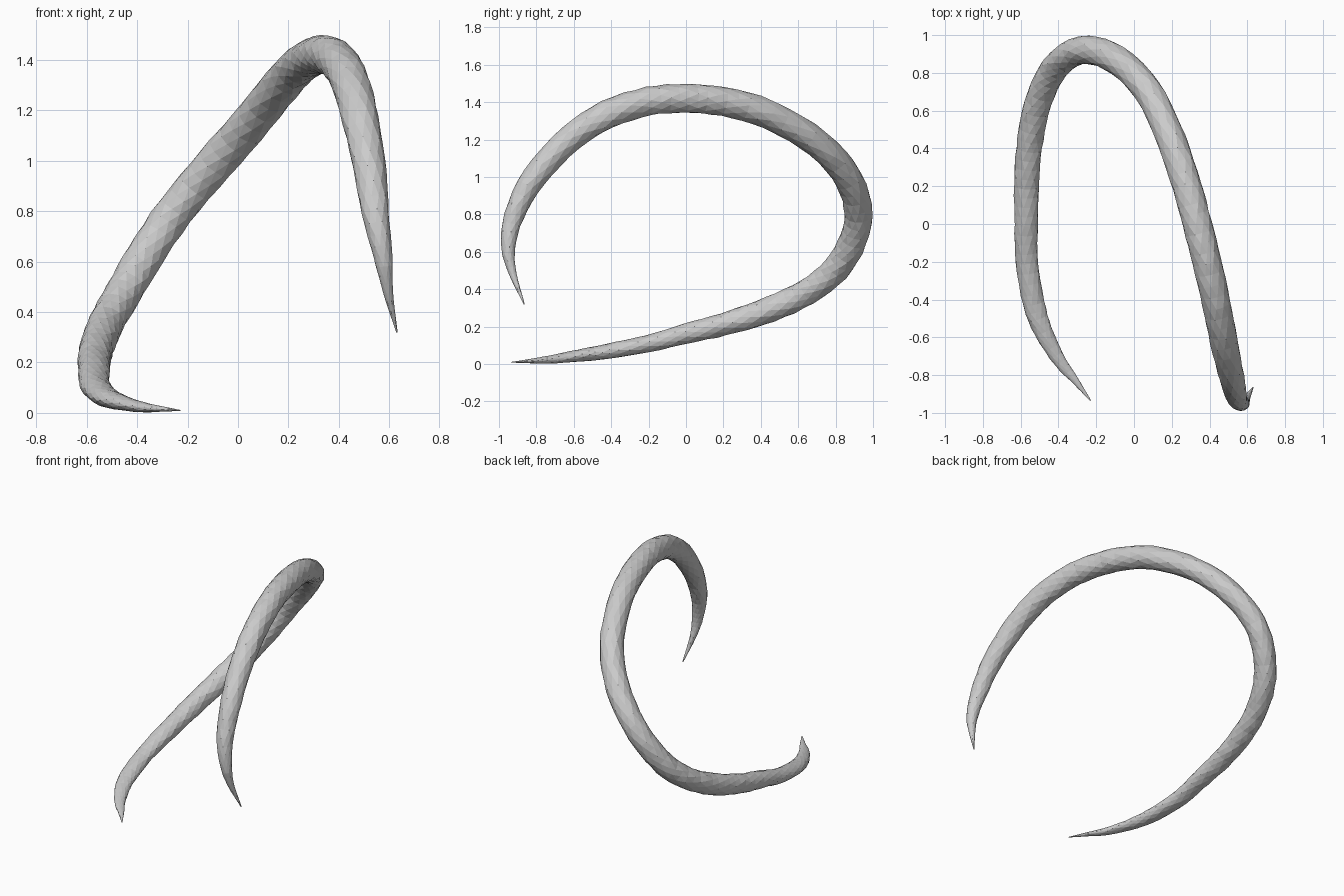
import bpy, bmesh, math, random
from mathutils import Vector

if "Cube" in bpy.data.objects:
    bpy.data.objects.remove(bpy.data.objects["Cube"])

random.seed(4)
SIDES, STEPS = 12, 4

# centre line of the curled body: x, y, z, radius
path = [
    (-0.23, -0.935, 0.010, 0.003), (-0.31, -0.83, 0.016, 0.019),
    (-0.39, -0.73, 0.024, 0.034), (-0.48, -0.57, 0.046, 0.048),
    (-0.53, -0.42, 0.068, 0.057), (-0.567, -0.20, 0.110, 0.059),
    (-0.57, 0.00, 0.163, 0.063), (-0.57, 0.20, 0.212, 0.066),
    (-0.555, 0.40, 0.275, 0.068), (-0.52, 0.60, 0.360, 0.070),
    (-0.455, 0.77, 0.475, 0.072), (-0.37, 0.875, 0.620, 0.073),
    (-0.25, 0.922, 0.800, 0.075), (-0.09, 0.868, 0.990, 0.076),
    (0.07, 0.71, 1.175, 0.076), (0.20, 0.44, 1.335, 0.077),
    (0.28, 0.20, 1.402, 0.077), (0.335, 0.00, 1.420, 0.077),
    (0.385, -0.20, 1.405, 0.077), (0.435, -0.42, 1.335, 0.076),
    (0.475, -0.62, 1.205, 0.073), (0.517, -0.81, 1.000, 0.066),
    (0.545, -0.92, 0.790, 0.053), (0.575, -0.95, 0.620, 0.037),
    (0.595, -0.925, 0.480, 0.020), (0.63, -0.865, 0.320, 0.003),
]


def catmull(a, b, c, d, t):
    return 0.5 * (2 * b + (c - a) * t + (2 * a - 5 * b + 4 * c - d) * t * t
                  + (3 * b - a - 3 * c + d) * t ** 3)


# smooth the path into closely spaced samples
pts = [Vector(p) for p in path]
pts = [2 * pts[0] - pts[1]] + pts + [2 * pts[-1] - pts[-2]]
samples = [catmull(*pts[i:i + 4], s / STEPS)
           for i in range(len(pts) - 3) for s in range(STEPS)]
samples.append(pts[-2])
centres = [s.to_3d() for s in samples]

# rings along the path, flattened towards the lower tail
bm = bmesh.new()
rings = []
side = Vector((-0.8, 0, 0.6))
for i, c in enumerate(centres):
    tangent = (centres[min(i + 1, len(centres) - 1)] - centres[max(i - 1, 0)]).normalized()
    side = (side - tangent * side.dot(tangent)).normalized()
    up = tangent.cross(side)
    flat = min(1.0, 0.6 + 1.5 * c.z)
    ring = []
    for k in range(SIDES):
        a = 2 * math.pi * (k + 0.5 * (i % 2)) / SIDES
        r = max(samples[i].w, 0.002) * random.uniform(0.97, 1.04)
        off = (side * math.cos(a) + up * math.sin(a)) * r
        off.z *= flat
        v = c + off
        v.z = max(v.z, 0)
        ring.append(bm.verts.new(v))
    rings.append(ring)

# triangulated skin between staggered rings
for i in range(len(rings) - 1):
    p, q = rings[i], rings[i + 1]
    for k in range(SIDES):
        n = (k + 1) % SIDES
        if i % 2 == 0:
            bm.faces.new((p[k], p[n], q[k]))
            bm.faces.new((p[n], q[n], q[k]))
        else:
            bm.faces.new((p[k], q[n], q[k]))
            bm.faces.new((p[k], p[n], q[n]))

# pointed ends
bm.faces.new(rings[0][::-1])
bm.faces.new(rings[-1])
bmesh.ops.recalc_face_normals(bm, faces=bm.faces)

mesh = bpy.data.meshes.new("curled_body")
bm.to_mesh(mesh)
bm.free()
bpy.context.collection.objects.link(bpy.data.objects.new("curled_body", mesh))
